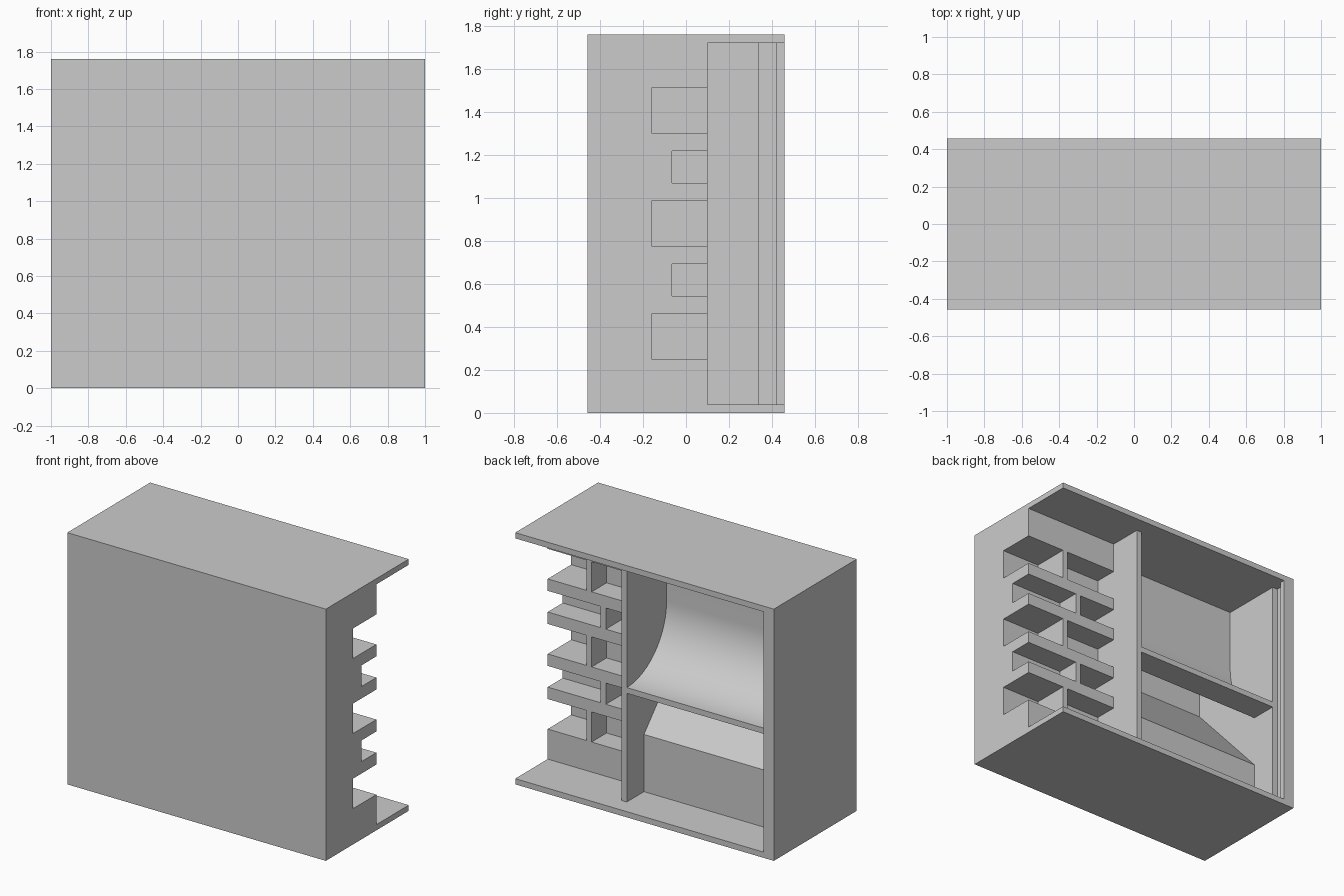
import bpy, bmesh, math
from mathutils import Vector

old = bpy.data.objects.get("Cube")
if old:
    bpy.data.objects.remove(old, do_unlink=True)

# Main dimensions
T = 0.04                      # board thickness
D = 0.458                     # half depth
H = 1.76                      # height
LOW, HIGH = T, H - T          # inside floor and ceiling
FRONT = -D + T                # inner face of the front panel
WALL = -0.92                  # inner face of the thick side wall
DIV = (0.22, 0.26)            # upright divider
DOOR = 0.34                   # back edge of the inner boards
STEP = 0.15                   # back face of the lower ramp

grey = bpy.data.materials.new("plain_grey")
grey.use_nodes = True
colour = (0.6, 0.6, 0.6, 1)
grey.diffuse_color = colour
grey.node_tree.nodes["Principled BSDF"].inputs["Base Color"].default_value = colour


def add_object(name, bm):
    bmesh.ops.recalc_face_normals(bm, faces=bm.faces)
    mesh = bpy.data.meshes.new(name)
    bm.to_mesh(mesh)
    bm.free()
    mesh.materials.append(grey)
    obj = bpy.data.objects.new(name, mesh)
    bpy.context.collection.objects.link(obj)
    return obj


def prism(name, profile, axis, start, end):
    """Extrude a closed profile: (y, z) points along x, or (x, y) points along z."""
    bm = bmesh.new()
    if axis == "x":
        points = [(start, a, b) for a, b in profile]
        move = Vector((end - start, 0, 0))
    else:
        points = [(a, b, start) for a, b in profile]
        move = Vector((0, 0, end - start))
    face = bm.faces.new([bm.verts.new(p) for p in points])
    made = bmesh.ops.extrude_face_region(bm, geom=[face])["geom"]
    bmesh.ops.translate(bm, vec=move, verts=[g for g in made if isinstance(g, bmesh.types.BMVert)])
    return add_object(name, bm)


def add_box(bm, xs, ys, zs):
    cube = bmesh.ops.create_cube(bm, size=1)["verts"]
    for v in cube:
        v.co = [r[0] if c < 0 else r[1] for c, r in zip(v.co, (xs, ys, zs))]


def box(name, xs, ys, zs):
    bm = bmesh.new()
    add_box(bm, xs, ys, zs)
    return add_object(name, bm)


# Front panel with floor and top board as one channel
prism("outer_shell", [(-D, 0), (D, 0), (D, LOW), (FRONT, LOW),
                      (FRONT, HIGH), (D, HIGH), (D, H), (-D, H)], "x", -1, 1)

# Thick side wall with an upright door groove
prism("grooved_side_wall", [(-1, FRONT), (WALL, FRONT), (WALL, DOOR), (WALL - T, DOOR),
                            (WALL - T, 0.42), (WALL, 0.42), (WALL, D), (-1, D)], "z", LOW, HIGH)

# Upright divider and the narrow shelf
box("divider", DIV, (FRONT, DOOR), (LOW, HIGH))
box("shelf", (WALL, DIV[0]), (STEP, DOOR), (0.80, 0.84))

# Lower ramp: upright step, then a slope up to the front panel
prism("lower_ramp", [(FRONT, LOW), (STEP, LOW), (STEP, 0.44), (FRONT, 1.06)],
      "x", WALL, DIV[0])

# Curved back board of the upper compartment
R, STEPS = 0.44, 24
cz = 0.84 + R


def arc(radius):
    return [(DOOR - radius * math.sin(a), cz - radius * math.cos(a))
            for a in (math.pi / 2 * i / STEPS for i in range(STEPS + 1))]


inner = arc(R) + [(DOOR - R, HIGH)]
outer = arc(R + T) + [(DOOR - R - T, HIGH)]
curve = prism("curved_back_board", inner + outer[::-1], "x", WALL, DIV[0])
bpy.ops.object.select_all(action="DESELECT")
curve.select_set(True)
bpy.context.view_layer.objects.active = curve
bpy.ops.object.shade_smooth_by_angle(angle=math.radians(30))

# Block of staggered pockets beside the divider
FACE, DEEP, SHALLOW = 0.10, -0.16, -0.065
block = box("pocket_block", (DIV[1], 1), (FRONT, FACE), (LOW, HIGH))
tall, short = 0.21, 0.148
cuts = bmesh.new()
for row in range(5):
    even = row % 2 == 0
    height = tall if even else short
    mid = H / 2 + (row - 2) * 0.2625
    zs = (mid - height / 2, mid + height / 2)
    post = (0.66, 0.70) if even else (0.55, 0.59)
    outer_back, inner_back = (DEEP, SHALLOW) if even else (SHALLOW, DEEP)
    add_box(cuts, (post[1], 1.1), (outer_back, FACE + 0.1), zs)
    add_box(cuts, (DIV[1] - 0.1, post[0]), (inner_back, FACE + 0.1), zs)
cutter = add_object("pocket_cutter", cuts)
cutter.hide_render = True
mod = block.modifiers.new("pockets", "BOOLEAN")
mod.operation = "DIFFERENCE"
mod.solver = "EXACT"
mod.object = cutter
bpy.context.view_layer.objects.active = block
bpy.ops.object.modifier_apply(modifier=mod.name)
bpy.data.objects.remove(cutter, do_unlink=True)
